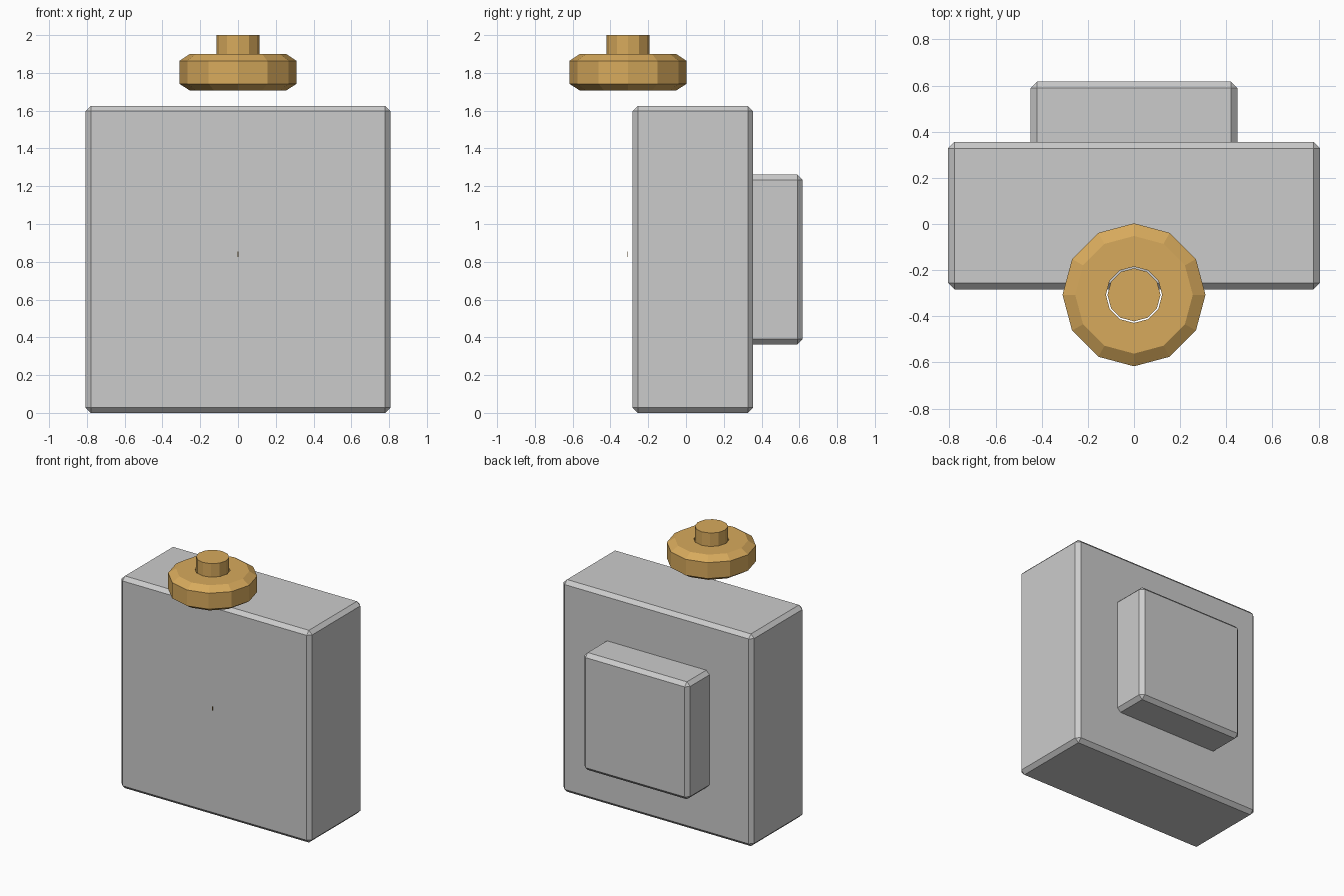
import bpy, bmesh
from math import cos, sin, tau

cube = bpy.data.objects.get("Cube")
if cube:
    bpy.data.objects.remove(cube, do_unlink=True)


def material(name, rgb):
    mat = bpy.data.materials.new(name)
    mat.use_nodes = True
    mat.diffuse_color = (*rgb, 1)
    mat.node_tree.nodes["Principled BSDF"].inputs["Base Color"].default_value = (*rgb, 1)
    return mat


grey = material("light grey", (0.6, 0.6, 0.6))
brass = material("brass", (0.68, 0.4, 0.107))


def add_object(name, bm, mat):
    bmesh.ops.recalc_face_normals(bm, faces=bm.faces)
    mesh = bpy.data.meshes.new(name)
    bm.to_mesh(mesh)
    bm.free()
    mesh.materials.append(mat)
    obj = bpy.data.objects.new(name, mesh)
    bpy.context.collection.objects.link(obj)
    return obj


def box(name, low, high, mat, bevel=0):
    bm = bmesh.new()
    bmesh.ops.create_cube(bm, size=1)
    for v in bm.verts:
        v.co = [a + (b - a) * (c + 0.5) for a, b, c in zip(low, high, v.co)]
    obj = add_object(name, bm, mat)
    if bevel:
        mod = obj.modifiers.new("edge chamfer", "BEVEL")
        mod.width = bevel
        mod.segments = 1
    return obj


def lathe(name, profile, centre, mat, closed, sides=12):
    """Turn (radius, z) points round a vertical axis; open profiles get caps."""
    bm = bmesh.new()
    rings = [[bm.verts.new((centre[0] + r * cos(tau * i / sides),
                            centre[1] + r * sin(tau * i / sides), z))
              for i in range(sides)] for r, z in profile]
    pairs = list(zip(rings, rings[1:]))
    if closed:
        pairs.append((rings[-1], rings[0]))
    else:
        bm.faces.new(rings[0])
        bm.faces.new(rings[-1])
    for a, b in pairs:
        for i in range(sides):
            j = (i + 1) % sides
            bm.faces.new((a[i], a[j], b[j], b[i]))
    return add_object(name, bm, mat)


# Chamfered body and the smaller block on its back
box("body", (-0.807, -0.283, 0), (0.807, 0.355, 1.625), grey, 0.028)
box("back_block", (-0.448, 0.3, 0.363), (0.448, 0.617, 1.262), grey, 0.028)

# Faceted collar with a through hole, and the pin standing in it
knob_centre = (0, -0.307)
lathe("knob_collar", [(0.122, 1.707), (0.255, 1.707), (0.31, 1.742),
                      (0.31, 1.864), (0.255, 1.9), (0.122, 1.9)],
      knob_centre, brass, closed=True)
lathe("knob_pin", [(0.115, 1.71), (0.115, 2.0)], knob_centre, brass, closed=False)

# Tiny marker in front of the body
box("front_marker", (-0.003, -0.313, 0.825), (0.003, -0.309, 0.855), brass)
